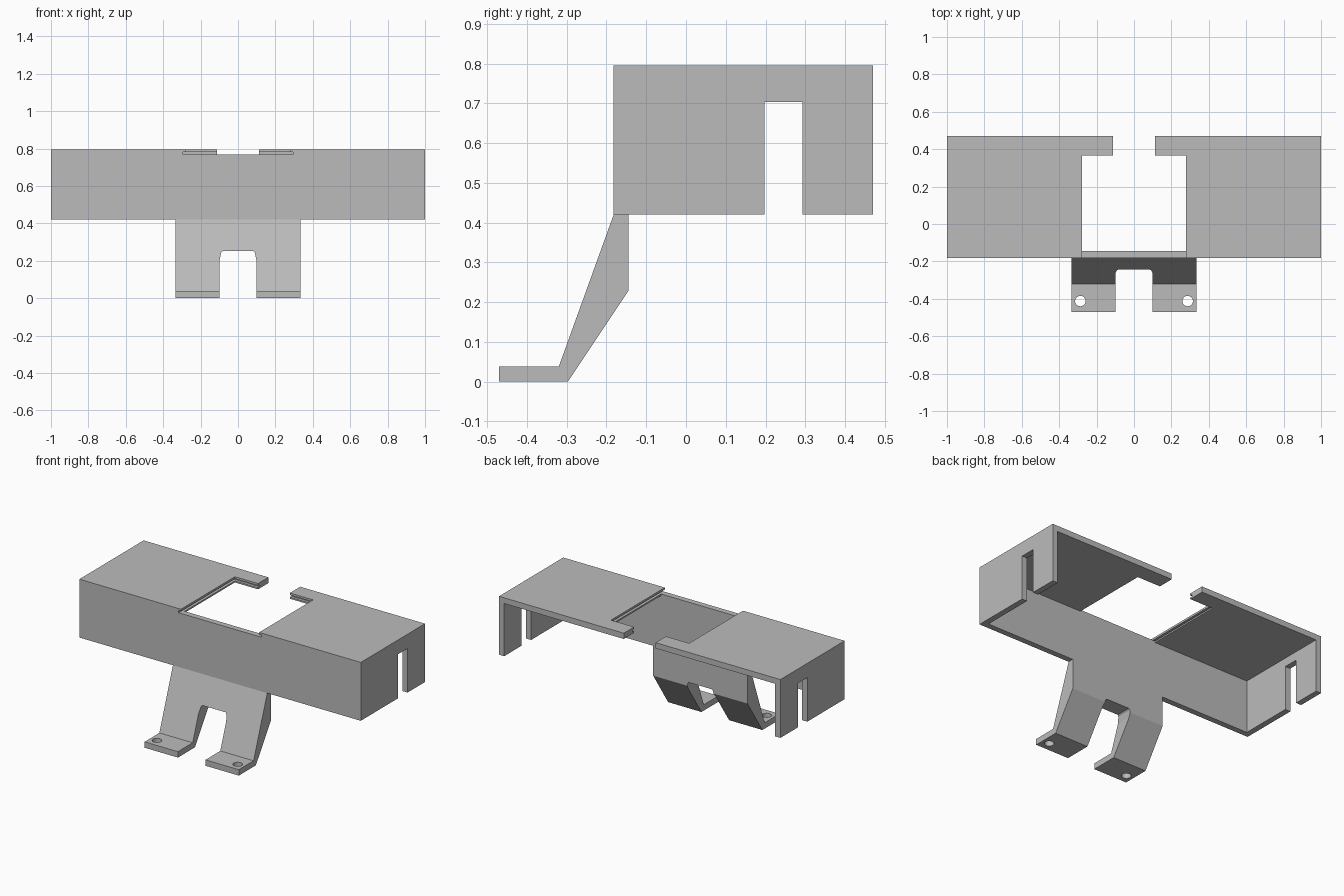
import bpy
import bmesh
from math import radians
from mathutils import Matrix, Vector

cube = bpy.data.objects.get("Cube")
if cube:
    bpy.data.objects.remove(cube, do_unlink=True)

grey = bpy.data.materials.new("plain_grey")
grey.use_nodes = True
grey.diffuse_color = (0.5, 0.5, 0.5, 1)
grey.node_tree.nodes["Principled BSDF"].inputs["Base Color"].default_value = (0.5, 0.5, 0.5, 1)


def finish(name, bm):
    bmesh.ops.recalc_face_normals(bm, faces=bm.faces)
    mesh = bpy.data.meshes.new(name)
    bm.to_mesh(mesh)
    bm.free()
    mesh.materials.append(grey)
    obj = bpy.data.objects.new(name, mesh)
    bpy.context.collection.objects.link(obj)
    return obj


def box(name, x, y, z):
    bm = bmesh.new()
    bmesh.ops.create_cube(bm, size=1)
    lo, hi = Vector((x[0], y[0], z[0])), Vector((x[1], y[1], z[1]))
    for v in bm.verts:
        v.co = Vector(a + (b - a) * (c + 0.5) for a, b, c in zip(lo, hi, v.co))
    return finish(name, bm)


def prism(name, points, offset):
    """Extrude a closed outline of 3D points along an offset."""
    bm = bmesh.new()
    face = bm.faces.new([bm.verts.new(p) for p in points])
    ext = bmesh.ops.extrude_face_region(bm, geom=[face], use_keep_orig=True)
    bmesh.ops.translate(bm, vec=offset, verts=[g for g in ext["geom"] if isinstance(g, bmesh.types.BMVert)])
    return finish(name, bm)


def combine(obj, other, operation="DIFFERENCE"):
    other.hide_render = True
    mod = obj.modifiers.new("combine", "BOOLEAN")
    mod.operation, mod.solver, mod.object = operation, "EXACT", other
    bpy.context.view_layer.objects.active = obj
    bpy.ops.object.modifier_apply(modifier=mod.name)
    bpy.data.objects.remove(other, do_unlink=True)


FRONT, BACK, BASE, TOP = -0.182, 0.47, 0.42, 0.795
WALL = 0.037
inner_front = FRONT + WALL

# Housing shell, open below and at the back
housing = box("mounting_cover", (-1, 1), (FRONT, BACK), (BASE, TOP))
combine(housing, box("cavity", (-1 + WALL, 1 - WALL), (inner_front, 0.6), (0.3, TOP - WALL)))

# Display opening, its rear gap, and the groove round its edge
combine(housing, box("opening", (-0.278, 0.278), (inner_front, 0.365), (0.7, 0.9)))
combine(housing, box("front_notch", (-0.278, 0.278), (-0.3, 0), (0.768, 0.9)))
combine(housing, box("rear_gap", (-0.113, 0.113), (0.3, 0.6), (0.7, 0.9)))
combine(housing, box("groove", (-0.295, 0.295), (-0.3, 0.382), (0.768, 0.782)))

# Cable slots through both end walls
combine(housing, box("end_slots", (-1.1, 1.1), (0.197, 0.293), (0.3, 0.703)))

# Sloping bracket with two feet
profile = [(FRONT, BASE), (inner_front, BASE), (inner_front, 0.228), (-0.297, 0),
           (-0.47, 0), (-0.47, 0.038), (-0.32, 0.038)]
bracket = prism("bracket", [(-0.335, y, z) for y, z in profile], (0.67, 0, 0))
slot = [(-0.098, -0.1), (0.098, -0.1), (0.098, 0.205), (0.09, 0.243), (0.082, 0.252),
        (-0.082, 0.252), (-0.09, 0.243), (-0.098, 0.205)]
combine(bracket, prism("leg_slot", [(x, -0.6, z) for x, z in slot], (0, 0.6, 0)))

# Screw holes in the feet
for side in (-1, 1):
    bm = bmesh.new()
    bmesh.ops.create_cone(bm, cap_ends=True, segments=32, radius1=0.028, radius2=0.028,
                          depth=0.2, matrix=Matrix.Translation((side * 0.287, -0.412, 0.02)))
    combine(bracket, finish("screw_hole", bm))

combine(housing, bracket, "UNION")

# Merge the flat faces of the finished part
bm = bmesh.new()
bm.from_mesh(housing.data)
bmesh.ops.remove_doubles(bm, verts=bm.verts, dist=0.0001)
bmesh.ops.dissolve_limit(bm, angle_limit=radians(1), verts=bm.verts, edges=bm.edges)
bm.to_mesh(housing.data)
bm.free()
